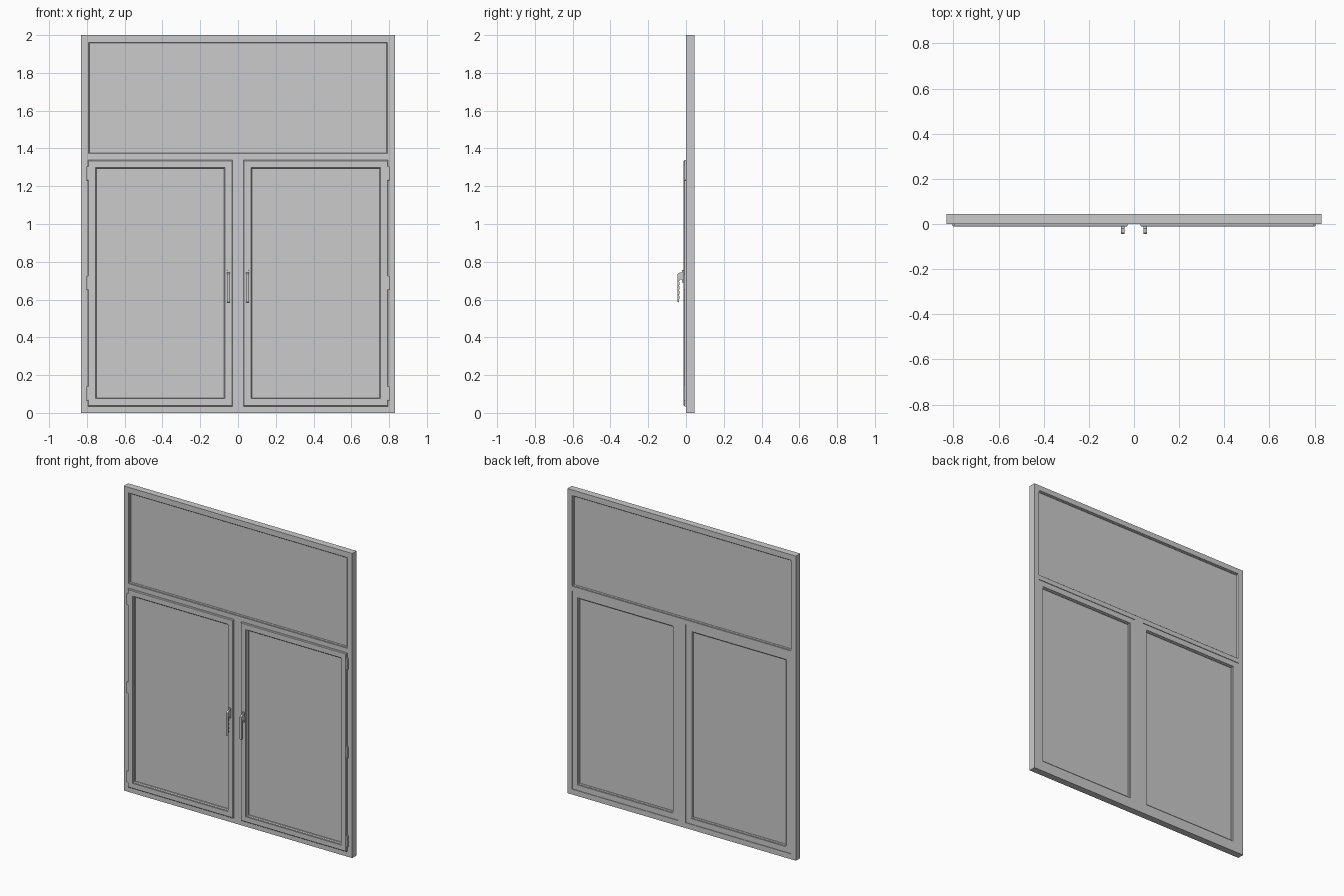
import bpy, bmesh

if "Cube" in bpy.data.objects:
    bpy.data.objects.remove(bpy.data.objects["Cube"])

def finish(name, bm, bevel=0.0):
    bmesh.ops.recalc_face_normals(bm, faces=bm.faces)
    me = bpy.data.meshes.new(name)
    bm.to_mesh(me)
    bm.free()
    ob = bpy.data.objects.new(name, me)
    bpy.context.collection.objects.link(ob)
    if bevel:
        m = ob.modifiers.new("Bevel", "BEVEL")
        m.width, m.segments, m.limit_method = bevel, 2, 'ANGLE'
    return ob

def box(name, x0, x1, y0, y1, z0, z1, bevel=0.0):
    bm = bmesh.new()
    bmesh.ops.create_cube(bm, size=1)
    for v in bm.verts:
        v.co = ((x0 + x1) / 2 + v.co.x * (x1 - x0),
                (y0 + y1) / 2 + v.co.y * (y1 - y0),
                (z0 + z1) / 2 + v.co.z * (z1 - z0))
    return finish(name, bm, bevel)

def ring(name, x0, x1, z0, z1, profile):
    """Mitred rectangular frame; profile is a closed loop of (inset, y)."""
    bm = bmesh.new()
    loops = [[bm.verts.new(c) for c in ((x0 + i, y, z0 + i), (x1 - i, y, z0 + i),
                                        (x1 - i, y, z1 - i), (x0 + i, y, z1 - i))]
             for i, y in profile]
    for a, b in zip(loops, loops[1:] + loops[:1]):
        for k in range(4):
            n = (k + 1) % 4
            bm.faces.new((a[k], a[n], b[n], b[k]))
    return finish(name, bm)

def extrude_yz(name, pts, x0, x1, bevel):
    bm = bmesh.new()
    face = bm.faces.new([bm.verts.new((x0, y, z)) for y, z in pts])
    new = bmesh.ops.extrude_face_region(bm, geom=[face])["geom"]
    bmesh.ops.translate(bm, vec=(x1 - x0, 0, 0),
                        verts=[v for v in new if isinstance(v, bmesh.types.BMVert)])
    return finish(name, bm, bevel)

W, F, BACK = 0.83, 0.035, 0.045

# fixed outer frame with transom and mullion
ring("outer_frame", -W, W, 0, 2, [(0, 0), (F, 0), (F, BACK), (0, BACK)])
box("transom", -W + F, W - F, 0, BACK, 1.338, 1.368)
box("mullion", -0.028, 0.028, 0, BACK, F, 1.338)

# fixed upper light
ring("upper_glazing_bead", -W + F, W - F, 1.368, 2 - F,
     [(0, 0.004), (0.004, 0.004), (0.008, 0.009), (0.008, 0.036), (0.004, 0.041), (0, 0.041)])
box("upper_pane", -W + F, W - F, 0.012, 0.033, 1.368, 2 - F)

# grip outline: flat outside, finger waves on the inside
waves = [(-0.033 if k % 2 else -0.037, 0.598 + 0.0125 * k) for k in range(9)]
grip = ([(-0.045, 0.735), (-0.045, 0.59), (-0.042, 0.585), (-0.037, 0.587)] + waves +
        [(-0.031, 0.705), (-0.01, 0.709), (-0.01, 0.745), (-0.036, 0.742)])

# opening sashes, mirrored left and right
for side, s in (("left", -1), ("right", 1)):
    def span(a, b):
        return (min(s * a, s * b), max(s * a, s * b))
    x0, x1 = span(0.028, W - F)
    z0, z1 = F, 1.338
    ring(side + "_sash", x0, x1, z0, z1,
         [(0, 0.041), (0, -0.008), (0.004, -0.012), (0.036, -0.012), (0.036, 0.041)])
    ring(side + "_glazing_bead", x0 + 0.036, x1 - 0.036, z0 + 0.036, z1 - 0.036,
         [(0, -0.008), (0.004, -0.008), (0.009, -0.002), (0.009, 0.033),
          (0.004, 0.037), (0, 0.037)])
    box(side + "_pane", x0 + 0.036, x1 - 0.036, 0.008, 0.028, z0 + 0.036, z1 - 0.036)
    # hinges
    for i, z in enumerate((0.103, 0.688, 1.268)):
        box(f"{side}_hinge_{i + 1}", *span(0.787, 0.803), -0.011, 0.004,
            z - 0.037, z + 0.037, 0.003)
    # handle
    box(side + "_handle_plate", *span(0.042, 0.058), -0.021, -0.01, 0.69, 0.757, 0.003)
    extrude_yz(side + "_handle_grip", grip, *span(0.042, 0.058), 0.0012)
